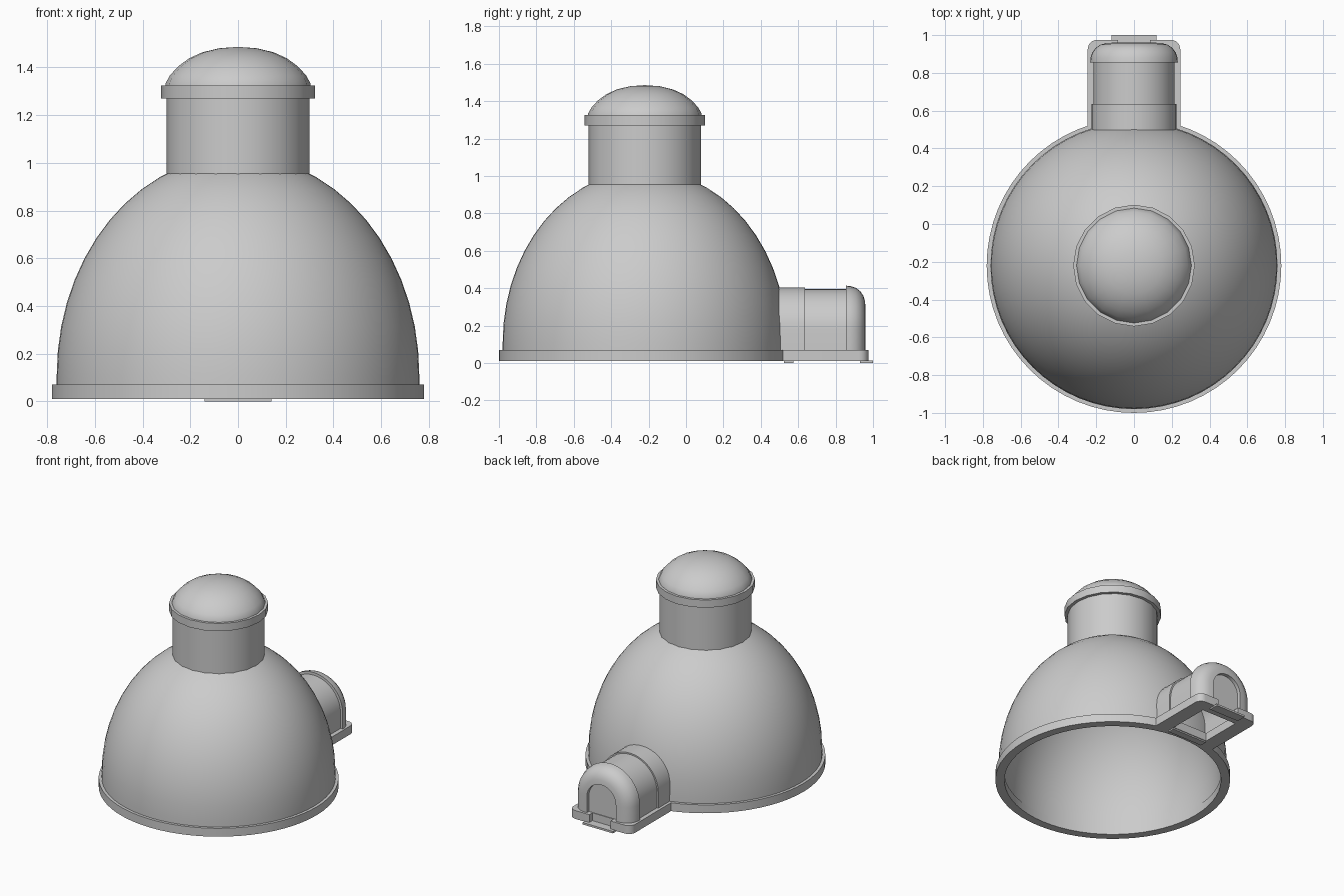
import bpy, bmesh
from math import sin, cos, pi, radians

if "Cube" in bpy.data.objects:
    bpy.data.objects.remove(bpy.data.objects["Cube"])

CY = -0.22  # dome axis position in y


def smooth(ob, angle=35):
    bpy.ops.object.select_all(action='DESELECT')
    ob.select_set(True)
    bpy.context.view_layer.objects.active = ob
    bpy.ops.object.shade_smooth_by_angle(angle=radians(angle))


def finish(name, bm):
    bmesh.ops.remove_doubles(bm, verts=bm.verts, dist=0.0001)
    bmesh.ops.recalc_face_normals(bm, faces=bm.faces)
    me = bpy.data.meshes.new(name)
    bm.to_mesh(me)
    bm.free()
    ob = bpy.data.objects.new(name, me)
    bpy.context.collection.objects.link(ob)
    smooth(ob)
    return ob


def lathe(name, profile, segs, closed=False):
    """Revolve (radius, z) points around the dome axis."""
    bm = bmesh.new()
    rings = []
    for i in range(segs):
        a = 2 * pi * i / segs
        rings.append([bm.verts.new((r * cos(a), CY + r * sin(a), z)) for r, z in profile])
    n = len(profile)
    for i in range(segs):
        p, q = rings[i], rings[(i + 1) % segs]
        for j in range(n if closed else n - 1):
            k = (j + 1) % n
            bm.faces.new((p[j], q[j], q[k], p[k]))
    return finish(name, bm)


def arch_loft(name, stations, z0=0.05, n=20):
    """Loft arch sections (y, half width, top z) and fill the last one."""
    bm = bmesh.new()
    rows = []
    for y, w, top in stations:
        pts = [(w, z0)] + [(w * cos(pi * i / n), top - w + w * sin(pi * i / n))
                           for i in range(n + 1)] + [(-w, z0)]
        rows.append([bm.verts.new((x, y, z)) for x, z in pts])
    for a, b in zip(rows, rows[1:]):
        for i in range(len(a) - 1):
            bm.faces.new((a[i], a[i + 1], b[i + 1], b[i]))
    bm.faces.new(rows[-1])
    return finish(name, bm)


def box(name, x, y0, y1, z0, z1):
    bm = bmesh.new()
    bmesh.ops.create_cube(bm, size=1)
    for v in bm.verts:
        v.co = (v.co.x * 2 * x, y0 + (v.co.y + 0.5) * (y1 - y0), z0 + (v.co.z + 0.5) * (z1 - z0))
    return finish(name, bm)


# Hollow main dome: outer skin, then inner skin
def dome_skin(r, h, steps=14):
    return [(r, 0.05)] + [(r * cos(pi / 2 * i / steps), 0.11 + h * sin(pi / 2 * i / steps))
                          for i in range(steps + 1)]


lathe("dome_shell", dome_skin(0.76, 0.92) + dome_skin(0.725, 0.885)[::-1], 64)

# Base ring
lathe("base_ring", [(0.72, 0.01), (0.78, 0.01), (0.78, 0.07), (0.72, 0.07)], 64, True)

# Neck, collar and rounded cap
lathe("neck", [(0.30, 0.93), (0.30, 1.29)], 20)
lathe("collar", [(0.29, 1.27), (0.322, 1.27), (0.322, 1.325), (0.29, 1.325)], 20, True)
lathe("top_cap", [(0.306, 1.31), (0.303, 1.335), (0.285, 1.367), (0.25, 1.405), (0.205, 1.438),
                  (0.15, 1.463), (0.08, 1.48), (0.0, 1.486)], 20)

# Side tunnel: stepped sleeve, rounded end hood and recessed arch panel
arch_loft("tunnel", [(0.49, 0.225, 0.405), (0.635, 0.225, 0.405), (0.635, 0.215, 0.395),
                     (0.855, 0.215, 0.395), (0.855, 0.232, 0.414), (0.88, 0.230, 0.411),
                     (0.908, 0.221, 0.402), (0.932, 0.203, 0.384), (0.949, 0.178, 0.359),
                     (0.957, 0.150, 0.331), (0.960, 0.115, 0.300), (0.935, 0.115, 0.300)])
arch_loft("tunnel_lining", [(0.49, 0.185, 0.365), (0.91, 0.185, 0.365)])

# Tunnel flange: rounded outline with a front notch, and a rectangular opening
R, W, Y1 = 0.05, 0.245, 0.975
right = [(W, 0.50)] + [(W - R + R * cos(t), Y1 - R + R * sin(t))
                       for t in (pi / 2 * i / 6 for i in range(7))]
right += [(0.085, Y1), (0.085, 0.94)]
outline = right + [(-x, y) for x, y in reversed(right)]
hole = [(0.14, 0.58), (0.14, 0.88), (-0.14, 0.88), (-0.14, 0.58)]
cu = bpy.data.curves.new("tunnel_flange", 'CURVE')
cu.dimensions, cu.fill_mode, cu.extrude = '2D', 'BOTH', 0.03
for pts in (outline, hole):
    sp = cu.splines.new('POLY')
    sp.points.add(len(pts) - 1)
    for p, (x, y) in zip(sp.points, pts):
        p.co = (x, y, 0, 1)
    sp.use_cyclic_u = True
flange = bpy.data.objects.new("tunnel_flange", cu)
flange.location.z = 0.04
bpy.context.collection.objects.link(flange)
bpy.ops.object.select_all(action='DESELECT')
flange.select_set(True)
bpy.context.view_layer.objects.active = flange
bpy.ops.object.convert(target='MESH')
smooth(bpy.context.view_layer.objects.active)

# Thin plates under the tunnel ends
box("front_tab", 0.12, 0.93, 1.0, 0.0, 0.014)
box("rear_tab", 0.14, 0.525, 0.575, 0.0, 0.014)
